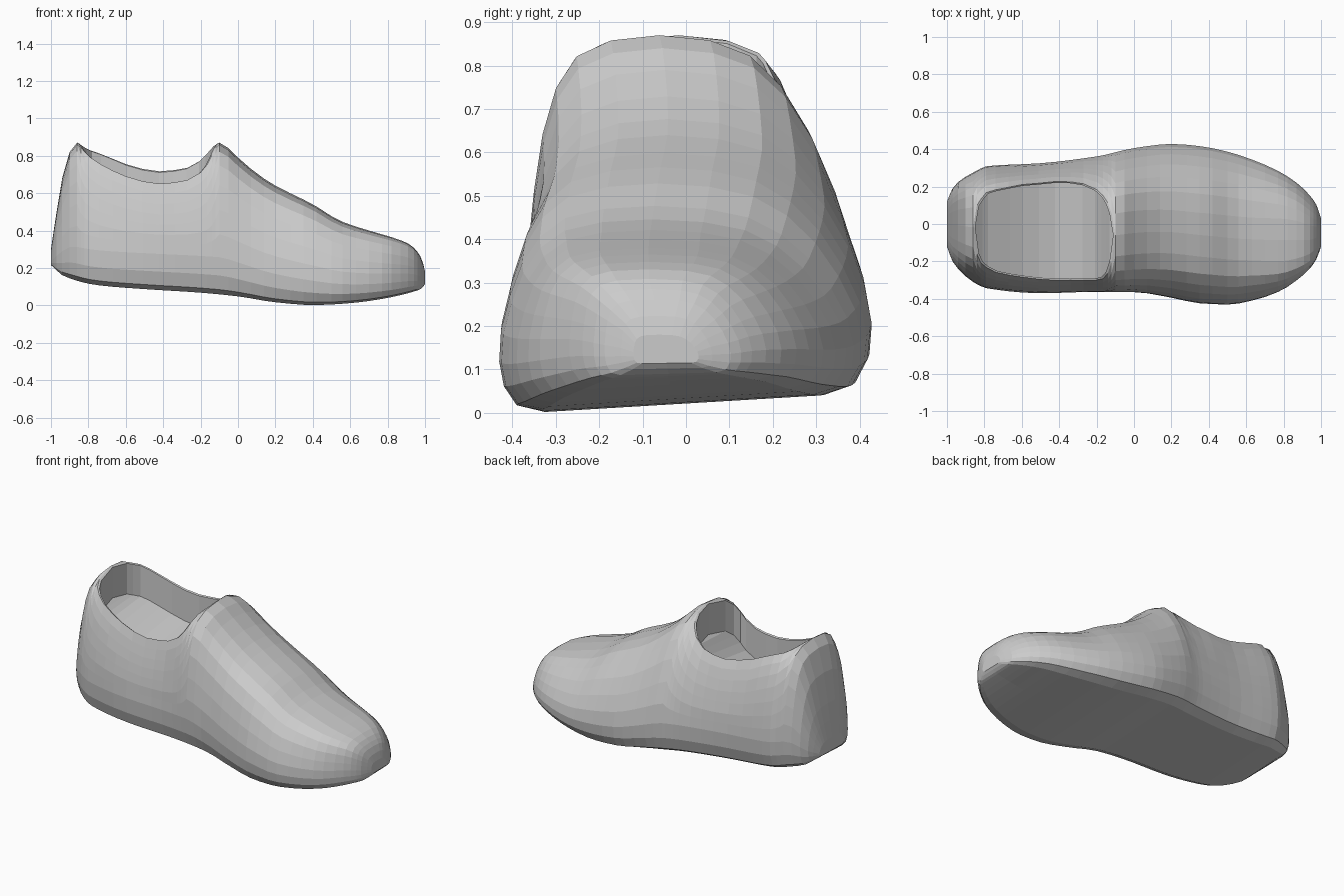
import bpy, bmesh
from mathutils import Vector

if "Cube" in bpy.data.objects:
    bpy.data.objects.remove(bpy.data.objects["Cube"])

# Profiles along the shoe length, as (x, value)
SOLE = [(-1, .21), (-.93, .15), (-.75, .105), (-.5, .085), (-.2, .065), (0, .045),
        (.2, .015), (.4, .002), (.6, .012), (.8, .037), (.96, .075), (.98, .085), (1, .11)]
TOP = [(-1, .30), (-.97, .5), (-.94, .68), (-.9, .82), (-.86, .87), (-.1, .87), (0, .79),
       (.1, .705), (.2, .64), (.4, .54), (.55, .45), (.7, .40), (.85, .355), (.92, .325),
       (.96, .285), (.985, .24), (1, .18)]
COLLAR = [(-.86, .87), (-.84, .85), (-.8, .815), (-.7, .765), (-.6, .72), (-.42, .68), (-.27, .70),
          (-.2, .74), (-.15, .80), (-.12, .85), (-.1, .87)]
LEFT = [(-1, .12), (-.97, .19), (-.94, .225), (-.86, .275), (-.78, .31), (-.5, .325), (-.2, .365),
        (0, .41), (.2, .432), (.35, .42), (.5, .39), (.7, .32), (.8, .27), (.88, .215),
        (.94, .155), (.975, .105), (1, .03)]
RIGHT = [(-1, -.12), (-.97, -.2), (-.94, -.24), (-.86, -.31), (-.78, -.345), (-.5, -.37),
         (-.2, -.36), (0, -.36), (.2, -.39), (.35, -.42), (.5, -.427), (.7, -.387), (.8, -.345),
         (.88, -.29), (.94, -.235), (.975, -.185), (1, -.12)]
# Sideways lean of the top, and boxiness of the section (lower is boxier)
LEAN = [(-1, 0), (-.6, 0), (-.4, -.01), (-.1, -.075), (.3, -.06), (1, -.045)]
BOXY = [(-1, .75), (-.8, .75), (-.5, 1), (-.3, 1), (-.1, .88), (.3, .95), (.6, .9), (.9, .7), (1, .7)]
# Half cross-section: sole centre, rounded edge, widest point, then up to the top
HALF = [(0, 0), (.76, 0), (.91, .035), (.98, .13), (1, .25), (.975, .4), (.9, .56),
        (.795, .72), (.66, .85), (.49, .94), (.26, .985), (0, 1)]
STATIONS = [-1, -.985, -.97, -.94, -.9, -.86, -.84, -.82, -.79, -.74, -.67, -.6, -.51, -.42, -.34,
            -.27, -.2, -.165, -.14, -.12, -.1, -.05, 0, .07, .14, .2, .28, .35, .42, .5, .56,
            .63, .7, .77, .82, .87, .91, .94, .96, .975, .99, 1]


def sample(curve, x):
    """Smooth interpolation that never overshoots."""
    x = min(max(x, curve[0][0]), curve[-1][0])
    slopes = [(v - u) / (b - a) for (a, u), (b, v) in zip(curve, curve[1:])]
    tangent = [slopes[0]] + [2 * p * q / (p + q) if p * q > 0 else 0
                             for p, q in zip(slopes, slopes[1:])] + [slopes[-1]]
    i = next(k for k in range(len(slopes)) if x <= curve[k + 1][0])
    (a, u), (b, v) = curve[i], curve[i + 1]
    h, t = b - a, (x - a) / (b - a)
    return (u * (1 + 2 * t) * (1 - t) ** 2 + v * t * t * (3 - 2 * t)
            + h * tangent[i] * t * (1 - t) ** 2 + h * tangent[i + 1] * t * t * (t - 1))


def half_at(p):
    i = min(int(p), len(HALF) - 2)
    return Vector(HALF[i]).lerp(Vector(HALF[i + 1]), p - i)


def section(x):
    lo, hi, left, right, lean, boxy = (sample(c, x) for c in (SOLE, TOP, LEFT, RIGHT, LEAN, BOXY))
    mid, half, last = (left + right) / 2, (left - right) / 2, len(HALF) - 1

    def side_points(side):
        end = last                       # where the collar cuts the section
        if -.86 < x < -.1:
            rim = sample(COLLAR, x)
            rim += side * .03 * min(1, (.87 - rim) / .1)
            f = min((rim - lo) / (hi - lo), .995)
            i = next(k for k in range(3, last) if HALF[k + 1][1] >= f)
            end = i + (f - HALF[i][1]) / (HALF[i + 1][1] - HALF[i][1])
        points = []
        for i in range(last + 1):
            fy, fz = half_at(i if i < 4 else 4 + (i - 4) * (end - 4) / (last - 4))
            if i > 4:
                fy = max(fy, 0) ** boxy
            y = mid + side * half * fy + lean * fz * fz * min(1, half / .2)
            tilt = .06 * (y + .32) * (1 - fz) * min(1, half / .3)
            points.append(Vector((x, y, max(lo + (hi - lo) * fz + tilt, 0))))
        return points

    return side_points(1)[:0:-1] + side_points(-1)


# Outer shell: lofted sections, left open at the collar
bm = bmesh.new()
rows = [[bm.verts.new(p) for p in section(x)] for x in STATIONS]
for a, b in zip(rows, rows[1:]):
    for i in range(len(a) - 1):
        bm.faces.new((a[i], a[i + 1], b[i + 1], b[i]))
bm.faces.new(rows[0][:-1])
bm.faces.new(rows[-1][:-1])
bmesh.ops.remove_doubles(bm, verts=bm.verts[:], dist=.0005)

# Collar lip and inner wall
CENTRE = Vector((-.48, -.02, 0))


def extrude_rim(edges, scale, drop):
    new = bmesh.ops.extrude_edge_only(bm, edges=edges)["geom"]
    for v in (g for g in new if isinstance(g, bmesh.types.BMVert)):
        v.co.x = CENTRE.x + (v.co.x - CENTRE.x) * scale
        v.co.y = CENTRE.y + (v.co.y - CENTRE.y) * scale
        v.co.z -= drop
    return [g for g in new if isinstance(g, bmesh.types.BMEdge)]


rim = [e for e in bm.edges if e.is_boundary]
rim = extrude_rim(rim, .97, .006)
rim = extrude_rim(rim, 1.0, .19)

# Footbed: strips across the opening, joining matching left and right rim points
floor = sorted({v for e in rim for v in e.verts}, key=lambda v: v.co.x)
pairs = [(floor[0],)] + [tuple(sorted(floor[i:i + 2], key=lambda v: v.co.y))
                         for i in range(1, len(floor) - 1, 2)] + [(floor[-1],)]
for a, b in zip(pairs, pairs[1:]):
    bm.faces.new(a + b[::-1])

bmesh.ops.recalc_face_normals(bm, faces=bm.faces[:])
mesh = bpy.data.meshes.new("shoe")
bm.to_mesh(mesh)
bm.free()
shoe = bpy.data.objects.new("shoe", mesh)
bpy.context.collection.objects.link(shoe)
